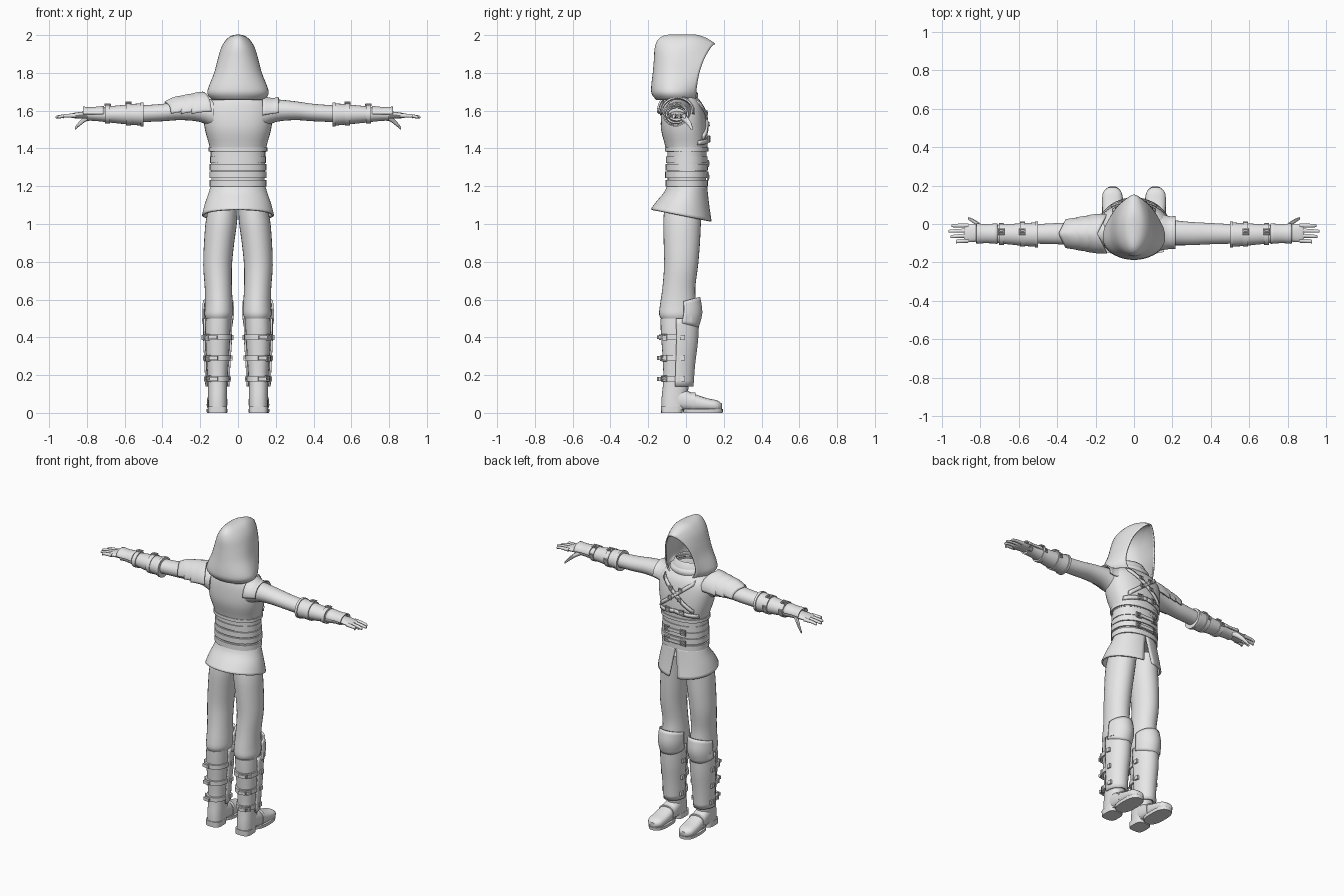
import bpy, bmesh, math
from mathutils import Vector, Quaternion

if "Cube" in bpy.data.objects:
    bpy.data.objects.remove(bpy.data.objects["Cube"])

grey = bpy.data.materials.new("plain grey")
grey.use_nodes = True
grey.diffuse_color = (0.8, 0.8, 0.8, 1)
grey.node_tree.nodes["Principled BSDF"].inputs["Base Color"].default_value = grey.diffuse_color


def finish(obj, name, thick=0):
    obj.name = name
    obj.data.materials.append(grey)
    bpy.ops.object.select_all(action="DESELECT")
    obj.select_set(True)
    bpy.context.view_layer.objects.active = obj
    if thick:
        mod = obj.modifiers.new("thickness", "SOLIDIFY")
        mod.thickness, mod.offset = thick, 0
    bpy.ops.object.shade_smooth_by_angle(angle=math.radians(40))
    return obj


def grid_mesh(name, rings, closed, caps, thick):
    """Skin a list of equal-length point rings."""
    bm = bmesh.new()
    rows = [[bm.verts.new(p) for p in ring] for ring in rings]
    n = len(rows[0])
    for low, high in zip(rows, rows[1:]):
        for i in range(n if closed else n - 1):
            j = (i + 1) % n
            bm.faces.new((low[i], low[j], high[j], high[i]))
    if caps:
        bm.faces.new(rows[0])
        bm.faces.new(rows[-1])
    bmesh.ops.remove_doubles(bm, verts=bm.verts, dist=0.0003)
    bmesh.ops.recalc_face_normals(bm, faces=bm.faces)
    mesh = bpy.data.meshes.new(name)
    bm.to_mesh(mesh)
    bm.free()
    obj = bpy.data.objects.new(name, mesh)
    bpy.context.collection.objects.link(obj)
    return finish(obj, name, thick)


def smooth_rows(rows, steps):
    """Catmull-Rom resampling of a table of section values."""
    out = []
    last = len(rows) - 1
    for i in range(last):
        quad = [rows[max(i - 1, 0)], rows[i], rows[i + 1], rows[min(i + 2, last)]]
        for s in range(steps):
            t = s / steps
            out.append([b + t / 2 * (c - a + t * (2 * a - 5 * b + 4 * c - d + t * (3 * (b - c) + d - a)))
                        for a, b, c, d in zip(*quad)])
    return out + [list(rows[-1])]


def loft(name, rows, axis="z", side=1, n=24, p=2.0, steps=3, turn=0, gap=None, warp=None, thick=0, caps=True):
    """Rows hold (position, centre a, centre b, radius a, radius b); gap leaves an open slot."""
    rings = []
    table = smooth_rows(rows, steps)
    for k, (pos, ca, cb, ra, rb) in enumerate(table):
        g = gap(k / (len(table) - 1)) if gap else 0
        ring = []
        for i in range(n):
            t = turn + g + (2 * math.pi - 2 * g) * i / (n - 1 if gap else n)
            sn, cs = math.sin(t), math.cos(t)
            a = ca + ra * math.copysign(abs(sn) ** (2 / p), sn)
            b = cb + rb * math.copysign(abs(cs) ** (2 / p), cs)
            v = Vector({"z": (a, b, pos), "x": (pos, a, b), "y": (a, pos, b)}[axis])
            if warp:
                v = warp(v)
            v.x *= side
            ring.append(v)
        rings.append(ring)
    return grid_mesh(name, rings, not gap, caps and not gap, thick)


def band(name, lo, hi, ca, cb, ra, rb, axis="z", side=1, p=2.0, t=0.012):
    rows = [(lo, ca, cb, ra - t, rb - t), (lo, ca, cb, ra, rb), (hi, ca, cb, ra, rb), (hi, ca, cb, ra - t, rb - t)]
    return loft(name, rows, axis, side, n=32, p=p, steps=1, caps=False)


def box(name, loc, size, normal=(0, 0, 1)):
    bpy.ops.mesh.primitive_cube_add(size=1, location=loc)
    obj = bpy.context.object
    obj.scale = size
    obj.rotation_euler = Vector(normal).to_track_quat("Z", "Y").to_euler()
    return finish(obj, name)


def buckle(name, loc, normal, r=0.02):
    """Square frame with a prong, lying flat against a surface."""
    turn = Vector(normal).to_track_quat("Z", "Y")
    frame = turn @ Quaternion((0, 0, 1), math.pi / 4)
    bpy.ops.mesh.primitive_torus_add(major_segments=4, minor_segments=6, major_radius=r,
                                     minor_radius=r * 0.25, location=loc, rotation=frame.to_euler())
    finish(bpy.context.object, name + "_frame")
    box(name + "_prong", loc, (r * 1.5, r * 0.35, r * 0.4), normal)


# Torso, waist and belts
chest = [(1.38, 0, .003, .147, .106), (1.42, 0, .001, .153, .113), (1.5, 0, -.01, .175, .122),
         (1.58, 0, -.015, .183, .117), (1.64, 0, -.02, .168, .104), (1.68, 0, -.03, .12, .08),
         (1.71, 0, -.03, .07, .06)]
loft("jerkin", chest, n=40, p=2.3)
loft("waist", [(1.17, 0, .005, .138, .1), (1.28, 0, .005, .143, .103), (1.39, 0, .005, .145, .104)], n=40, p=2.2)
band("jerkin_hem", 1.385, 1.405, 0, .003, .155, .115, p=2.3)
for i, (z, r) in enumerate([(1.215, .15), (1.26, .152), (1.3, .15), (1.34, .148)]):
    band(f"belt_{i}", z - .017, z + .017, 0, .004, r, r - .038, p=2.2)
for z in (1.25, 1.32):
    for x in (-.06, .06):
        buckle("belt_buckle", (x, .117, z), (x, 1, 0), .022)
    box("belt_tongue", (0, .121, z), (.09, .02, .008), (0, 1, 0))


# Chest harness
def front_y(x, z):
    for low, high in zip(chest, chest[1:]):
        if z <= high[0]:
            f = (z - low[0]) / (high[0] - low[0])
            _, _, c, rx, ry = [a + (b - a) * f for a, b in zip(low, high)]
            return c + ry * max(0, 1 - abs(x / rx) ** 2.3) ** (1 / 2.3)
    return 0


def chest_strap(name, x0, z0, x1, z1, width=.014):
    rings = []
    for i in range(13):
        x, z = x0 + (x1 - x0) * i / 12, z0 + (z1 - z0) * i / 12
        rings.append([(x, front_y(x, z + h) + .006, z + h) for h in (-width, width)])
    grid_mesh(name, rings, False, False, .01)


for s in (-1, 1):
    chest_strap("cross_strap", -.12 * s, 1.46, .11 * s, 1.64)
    chest_strap("hem_strap", 0, 1.45, .14 * s, 1.43, .012)
    for z in (1.53, 1.59):
        x = .035 * s
        buckle("chest_buckle", (x, front_y(x, z) + .014, z), (x, 1, .15), .015)
    buckle("rib_buckle", (.05 * s, front_y(.05, 1.45) + .012, 1.45), (s * .2, 1, 0), .02)

# Tunic skirt with a front slit
skirt = [(1.2, 0, .005, .14, .102), (1.16, 0, 0, .152, .112), (1.1, 0, -.015, .172, .136), (1.04, 0, -.025, .186, .158)]
loft("tunic_skirt", skirt, n=48, gap=lambda k: .01 + .16 * k, thick=.01,
     warp=lambda v: v + Vector((0, 0, -.2 * v.y * (1.2 - v.z) / .16)))

# Hood: z, width, back, front, front edge half width, forward dip
hood = [(1.66, .135, -.155, .05, .08, 0), (1.69, .158, -.178, .052, .1, 0), (1.73, .15, -.18, .056, .108, 0),
        (1.8, .122, -.172, .07, .1, 0), (1.87, .104, -.166, .094, .08, 0), (1.93, .086, -.162, .125, .045, .005),
        (1.97, .062, -.148, .146, .014, .02), (1.992, .035, -.12, .15, .004, .04), (2, 0, -.08, .152, 0, .048)]
rings = []
for z, w, back, front, edge, dip in smooth_rows(hood, 3):
    ring = []
    mid = back + (front - back) * .47
    for i in range(-20, 21):
        u = abs(i) / 20
        k = max(0, 2 * u - 1)
        x = w * math.sin(u * math.pi) if u < .5 else w + (edge - w) * k * k
        y = mid - (mid - back) * math.cos(u * math.pi) if u < .5 else mid + (front - mid) * k
        ring.append((math.copysign(x, i), y, z - dip * k * k))
    rings.append(ring)
grid_mesh("hood", rings, False, False, .008)
for i in range(2):
    loft("scarf", [(1.66 + .025 * i, 0, -.04, .115, .095), (1.69 + .025 * i, 0, -.04, .12 - .02 * i, .1 - .015 * i),
                   (1.715 + .025 * i, 0, -.045, .09, .075)], n=32, caps=False, thick=.008)

for side, word in ((1, "left_"), (-1, "right_")):
    # Arms and bracers
    loft(word + "arm", [(.13, -.04, 1.585, .075, .078), (.2, -.045, 1.6, .066, .06), (.3, -.05, 1.6, .06, .05),
                        (.4, -.05, 1.59, .055, .046), (.52, -.052, 1.583, .05, .044)], "x", side)
    loft(word + "bracer", [(.5, -.055, 1.58, .064, .06), (.56, -.055, 1.58, .06, .055), (.66, -.053, 1.58, .052, .045),
                           (.76, -.05, 1.58, .043, .034), (.8, -.05, 1.58, .046, .034)], "x", side)
    band(word + "bracer_rim", .5, .515, -.055, 1.58, .068, .064, "x", side)
    for x, r in ((.58, .061), (.69, .052)):
        band(word + "bracer_strap", x - .013, x + .013, -.054, 1.58, r + .003, r - .003, "x", side)
        buckle(word + "bracer_buckle", (x * side, -.04, 1.58 + r), (0, .2, 1), .019)
        buckle(word + "side_buckle", (x * side, r - .05, 1.585), (0, 1, 0), .015)
    loft(word + "wrist_plate", [(.71, -.05, 1.58, .05, .042), (.77, -.05, 1.58, .046, .036), (.82, -.05, 1.58, .05, .038)],
         "x", side, turn=math.pi, gap=lambda k: 1.6, thick=.007)

    # Hands
    loft(word + "palm", [(.77, -.05, 1.578, .032, .022), (.82, -.046, 1.577, .046, .018), (.87, -.048, 1.574, .046, .014),
                         (.885, -.048, 1.573, .042, .008)], "x", side, n=16)
    for i, tip in enumerate((.925, .955, .965, .95)):
        y = -.086 + .026 * i
        loft(word + "finger", [(.86, y, 1.574, .012, .012), (.92, y * 1.05, 1.572, .01, .009),
                               (tip - .005, y * 1.1, 1.566, .008, .008), (tip, y * 1.1, 1.565, .003, .003)], "x", side, n=10)
    loft(word + "thumb", [(.775, -.03, 1.572, .016, .014), (.81, -.004, 1.556, .015, .016), (.84, .018, 1.53, .011, .013),
                          (.864, .03, 1.505, .006, .008)], "x", side, n=10)

    # Trousers
    loft(word + "trouser", [(1.12, .075, -.01, .072, .1), (1.02, .087, -.02, .083, .1), (.9, .1, -.022, .08, .096),
                            (.78, .108, -.026, .076, .09), (.66, .104, -.038, .072, .087), (.57, .101, -.042, .074, .096),
                            (.52, .102, -.046, .075, .096), (.49, .103, -.046, .062, .08)], side=side, n=28)

    # Boots
    loft(word + "boot_shaft", [(.5, .105, -.045, .066, .09), (.42, .107, -.045, .066, .088), (.3, .108, -.048, .06, .076),
                               (.18, .108, -.05, .052, .07), (.08, .108, -.062, .05, .067), (.02, .108, -.065, .05, .065)],
         side=side, n=28, p=2.3)
    loft(word + "foot", [(-.1, .108, .07, .042, .052), (-.03, .108, .072, .05, .058), (.04, .11, .056, .052, .046),
                         (.11, .112, .044, .054, .034), (.165, .113, .038, .048, .028), (.19, .113, .034, .022, .014)],
         "y", side, p=2.5)
    loft(word + "sole", [(0, .111, .09, .054, .104), (.02, .111, .09, .056, .106)], side=side, p=2.6, steps=1)
    loft(word + "heel", [(0, .108, -.075, .05, .056), (.035, .108, -.075, .051, .058)], side=side, p=3.5, steps=1)
    band(word + "instep_strap", .03, .05, .11, .057, .055, .05, "y", side, 2.5)

    # Greaves, straps and studs
    loft(word + "shin_guard", [(.5, .107, -.035, .072, .1), (.38, .108, -.035, .071, .094), (.26, .109, -.04, .064, .084),
                               (.14, .109, -.045, .059, .08)], side=side, turn=math.pi, gap=lambda k: 1.4, thick=.01)
    loft(word + "knee_guard", [(.605, .105, -.02, .076, .09), (.53, .106, -.02, .08, .102), (.46, .108, -.03, .076, .092)],
         side=side, turn=math.pi, gap=lambda k: 1.65, thick=.01,
         warp=lambda v: v + Vector((0, 0, .25 * (.04 - v.y) * (v.z - .53) / -.07)))
    box(word + "knee_stud", (.18 * side, .015, .5), (.03, .03, .012), (side, .4, 0))
    for z, r in ((.4, .07), (.29, .064), (.18, .058)):
        band(word + "boot_strap", z - .014, z + .014, .108, -.047, r + .004, r + .027, side=side, p=2.3)
        for d in (-1, 1):
            box(word + "stud", ((.108 + d * (r + .007)) * side, -.018, z), (.026, .026, .014), (d * side, 0, 0))
        buckle(word + "boot_buckle", ((.108 + r * .8) * side, -.115, z), (side, -.7, 0), .02)
        box(word + "strap_end", ((.108 + r * .35) * side, -.143, z), (.045, .02, .014), (.2 * side, -1, 0))

# Layered right pauldron
for i in range(3):
    x, r = .19 + .05 * i, .098 - .01 * i
    loft(f"pauldron_plate_{i}", [(x - .05, -.05, 1.6, r, r - .002), (x, -.05, 1.598, r, r - .008),
                                 (x + .05, -.05, 1.588, r - .008, r - .022)], "x", -1, turn=math.pi,
         gap=lambda k: 1.5, thick=.01,
         warp=lambda v: v + Vector((.05 * max(0, 1 - abs(v.y + .05) / .1), 0, 0)))

# Flared left shoulder edge
loft("left_shoulder_edge", [(.13, -.04, 1.59, .095, .085), (.18, -.045, 1.595, .082, .068), (.215, -.045, 1.6, .082, .07)],
     "x", turn=math.pi, gap=lambda k: 1.4, thick=.008)
